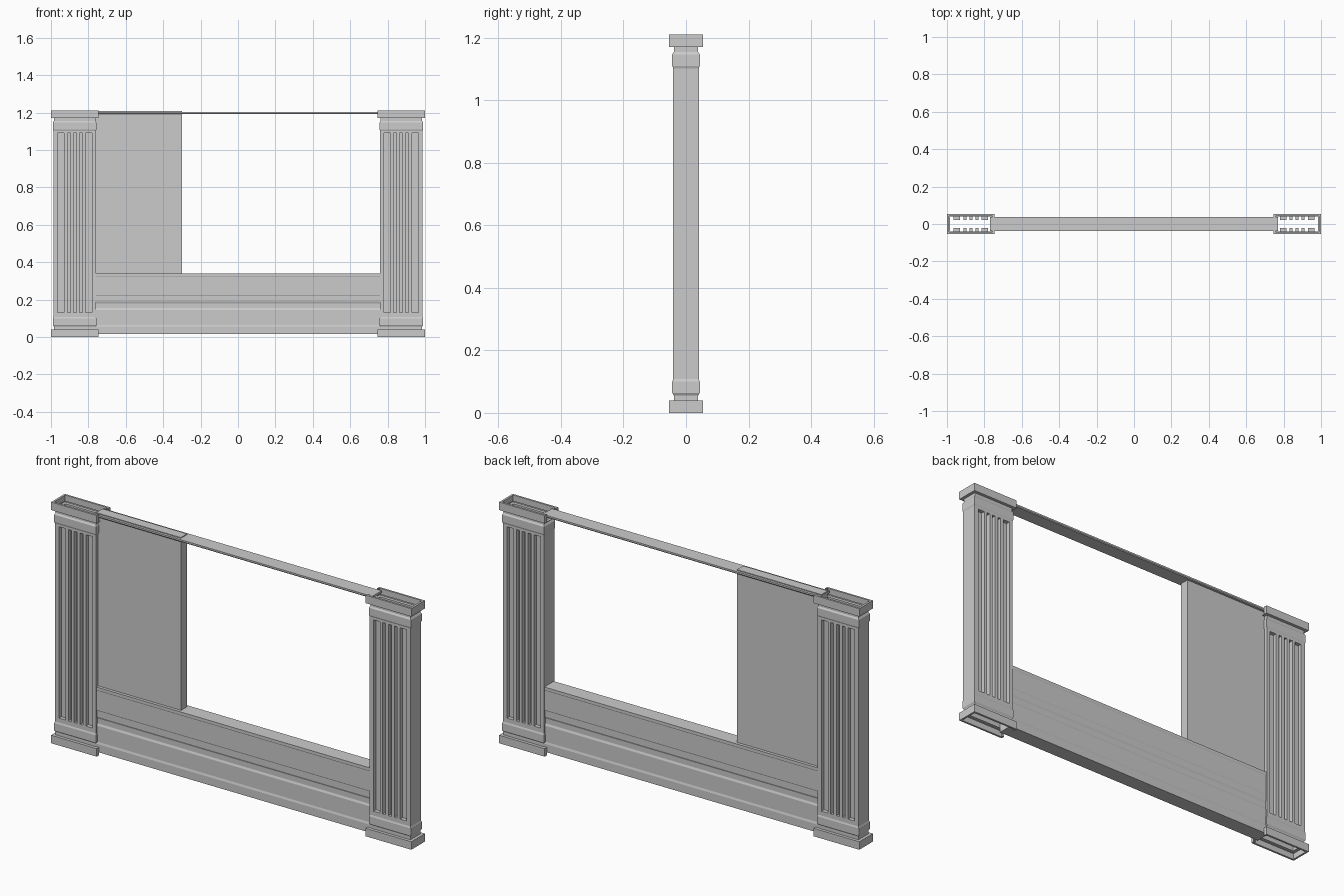
import bpy, bmesh

if "Cube" in bpy.data.objects:
    bpy.data.objects.remove(bpy.data.objects["Cube"])

def finish(name, bm, mirror=False):
    bmesh.ops.remove_doubles(bm, verts=bm.verts, dist=1e-5)
    bmesh.ops.recalc_face_normals(bm, faces=bm.faces)
    me = bpy.data.meshes.new(name)
    bm.to_mesh(me)
    bm.free()
    ob = bpy.data.objects.new(name, me)
    bpy.context.collection.objects.link(ob)
    if mirror:
        ob.modifiers.new("mirror", 'MIRROR').use_axis[0] = True
    return ob

def quad(bm, *pts):
    bm.faces.new([bm.verts.new(p) for p in pts])

def bar(name, half, length):
    """Symmetric (y, z) half profile, bottom to top, run along x."""
    bm = bmesh.new()
    prof = half + [(-y, z) for y, z in reversed(half)]
    ends = [[bm.verts.new((x, y, z)) for y, z in prof] for x in (-length, length)]
    n = len(prof)
    for i in range(n):
        j = (i + 1) % n
        bm.faces.new((ends[0][i], ends[0][j], ends[1][j], ends[1][i]))
    for e in ends:
        bm.faces.new(e)
    return finish(name, bm)

def box(name, x0, x1, y, z0, z1):
    bm = bmesh.new()
    bmesh.ops.create_cube(bm, size=1)
    for v in bm.verts:
        v.co = (x0 if v.co.x < 0 else x1, v.co.y * 2 * y, z0 if v.co.z < 0 else z1)
    return finish(name, bm)

# Hollow pilasters: plinth, moulded collar, shaft, collar, cap
H, X0, X1, Y, SLOT, CAP = 1.21, -0.987, -0.76, 0.041, 0.037, 0.013
low = [(0.003, 0.03), (0.003, 0), (CAP, 0), (CAP, 0.04), (-0.002, 0.04), (-0.002, 0.056),
       (0.003, 0.064), (0.003, 0.1), (0, 0.108)]
levels = low + [(o, H - z) for o, z in reversed(low)]

def ring(o, z):
    return [(X1 + o, -SLOT, z), (X1 + o, -Y - o, z), (X0 - o, -Y - o, z),
            (X0 - o, Y + o, z), (X1 + o, Y + o, z), (X1 + o, SLOT, z)]

bm = bmesh.new()
for k in range(len(levels) - 1):
    a, b = ring(*levels[k]), ring(*levels[k + 1])
    is_shaft = k == len(low) - 1
    in_cap = k < 3 or k > len(levels) - 5
    for i in range(6):
        if (is_shaft and i in (1, 3)) or (in_cap and i == 5):
            continue        # fluted fronts are built below; caps stay open to the wall
        j = (i + 1) % 6
        quad(bm, a[i], a[j], b[j], b[i])

# Flutes: five recesses between four ribs, on front and back
xs = [X0, -0.965, -0.929]
xs += [-0.929 + 0.0161 * i for i in range(1, 7)] + [-0.816, -0.78, X1]
zs = [0.108, 0.13, 1.09, H - 0.108]
for s in (-1, 1):
    y, d = s * Y, s * 0.021
    for i in range(len(xs) - 1):
        for k in range(3):
            p = [(xs[i], zs[k]), (xs[i + 1], zs[k]), (xs[i + 1], zs[k + 1]), (xs[i], zs[k + 1])]
            recess = k == 1 and i % 2 == 1
            quad(bm, *[(x, d if recess else y, z) for x, z in p])
            if recess:
                for m in range(4):
                    (xa, za), (xb, zb) = p[m], p[(m + 1) % 4]
                    quad(bm, (xa, y, za), (xb, y, zb), (xb, d, zb), (xa, d, za))
finish("fluted_pilasters", bm, mirror=True)

# Low wall with stepped mouldings and a sill
bar("low_wall", [(0.037, 0.015), (0.037, 0.055), (0.034, 0.065), (0.034, 0.145),
                 (0.030, 0.155), (0.030, 0.18), (0.034, 0.19), (0.034, 0.22),
                 (0.036, 0.225), (0.036, 0.322), (0.038, 0.326), (0.038, 0.34)], 0.771)

# Top rail, side panel and the panel's head trim
bar("top_rail", [(0.034, 1.192), (0.037, 1.196), (0.037, 1.204)], 0.771)
box("side_panel", -0.77, -0.30, 0.023, 0.335, 1.196)
box("panel_head", -0.77, -0.30, 0.025, 1.2, 1.208)
